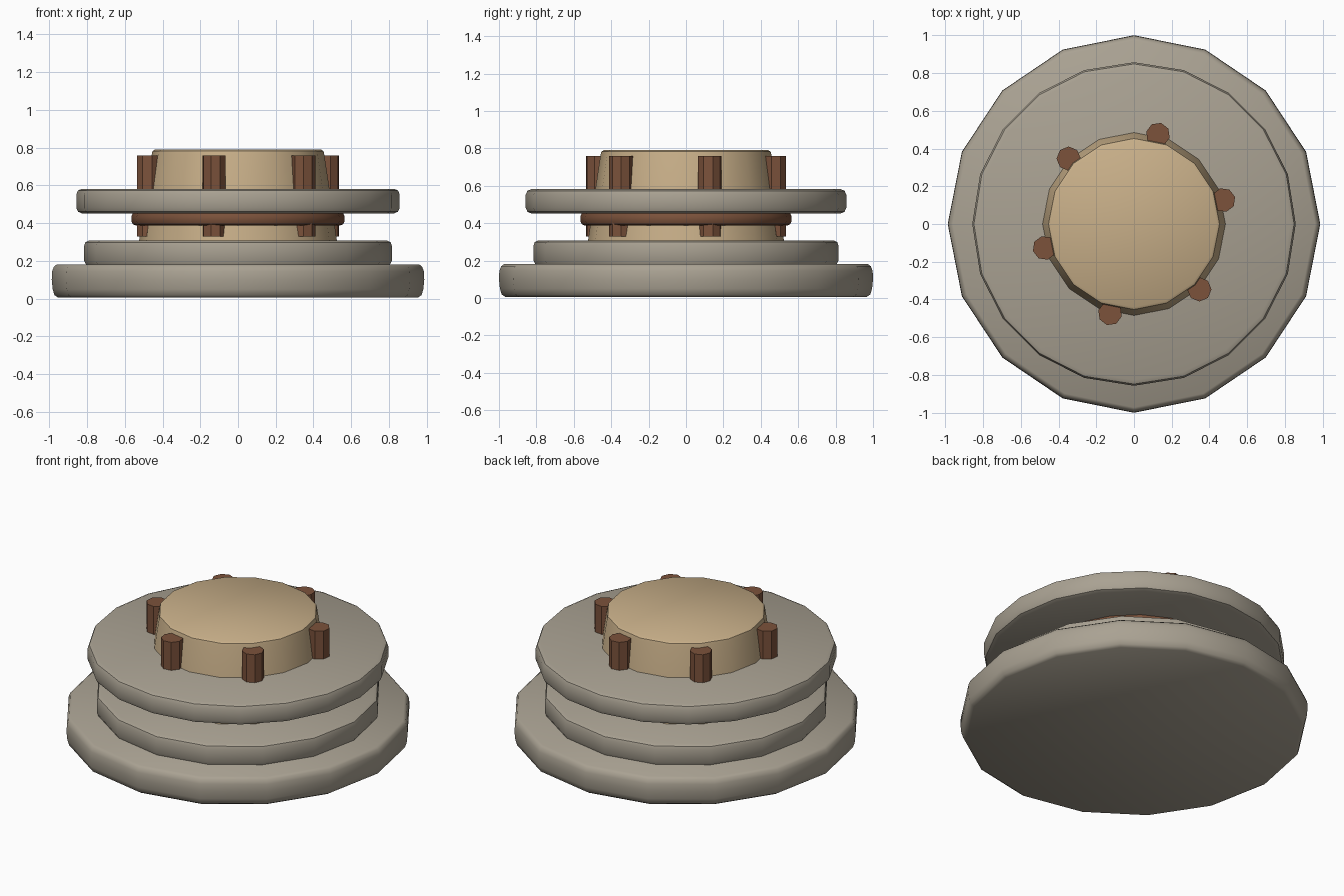
import bpy, math

if "Cube" in bpy.data.objects:
    bpy.data.objects.remove(bpy.data.objects["Cube"])


def material(name, rgb):
    m = bpy.data.materials.new(name)
    m.diffuse_color = (*rgb, 1)
    m.use_nodes = True
    m.node_tree.nodes["Principled BSDF"].inputs["Base Color"].default_value = m.diffuse_color
    return m


STONE = material("warm grey stone", (0.40, 0.36, 0.29))
SAND = material("sand", (0.58, 0.43, 0.25))
BROWN = material("rust brown", (0.20, 0.085, 0.044))


def lathe(name, profile, sides, mat, centre=(0, 0), turn=0.0, x_scale=1.0, smooth=40):
    """Closed solid of revolution from (radius, height) points, bottom to top."""
    verts, faces = [], []
    for r, z in profile:
        for i in range(sides):
            a = turn + math.tau * i / sides
            verts.append((centre[0] + r * x_scale * math.cos(a),
                          centre[1] + r * math.sin(a), z))
    for k in range(len(profile) - 1):
        for i in range(sides):
            j = (i + 1) % sides
            faces.append((k * sides + i, k * sides + j,
                          (k + 1) * sides + j, (k + 1) * sides + i))
    faces.append(tuple(reversed(range(sides))))
    top = (len(profile) - 1) * sides
    faces.append(tuple(range(top, top + sides)))
    mesh = bpy.data.meshes.new(name)
    mesh.from_pydata(verts, [], faces)
    mesh.materials.append(mat)
    ob = bpy.data.objects.new(name, mesh)
    bpy.context.collection.objects.link(ob)
    if smooth:
        bpy.ops.object.select_all(action='DESELECT')
        ob.select_set(True)
        bpy.context.view_layer.objects.active = ob
        bpy.ops.object.shade_smooth_by_angle(angle=math.radians(smooth))
    return ob


def slab(r, z0, z1, b):
    """Disc profile with softly rounded rims."""
    return [(r - b, z0), (r - 0.3 * b, z0 + 0.3 * b), (r, z0 + b),
            (r, z1 - b), (r - 0.3 * b, z1 - 0.3 * b), (r - b, z1)]


# Stepped stone foot
lathe("base_disc", [(0.965, 0.005), (0.985, 0.018), (0.995, 0.05), (1.0, 0.10),
                    (0.998, 0.145), (0.988, 0.17), (0.972, 0.182)],
      16, STONE, x_scale=0.987)
lathe("base_step", [(0.80, 0.17), (0.815, 0.20), (0.815, 0.28),
                    (0.809, 0.298), (0.79, 0.308)], 16, STONE)

# Tapered drum running up through the plate
lathe("drum", [(0.525, 0.30), (0.485, 0.58), (0.457, 0.765),
               (0.453, 0.782), (0.44, 0.79)], 16, SAND)

# Band under the upper plate
lathe("drum_band", slab(0.565, 0.387, 0.46, 0.025), 20, BROWN)

# Broad upper plate
lathe("upper_plate", slab(0.857, 0.452, 0.582, 0.03), 20, STONE)

# Octagonal posts around the drum
for n in range(6):
    a = math.radians(15 + 60 * n)
    lathe(f"post_{n + 1}", [(0.064, 0.33), (0.064, 0.758)], 8, BROWN,
          centre=(0.49 * math.cos(a), 0.49 * math.sin(a)), turn=a, smooth=0)
